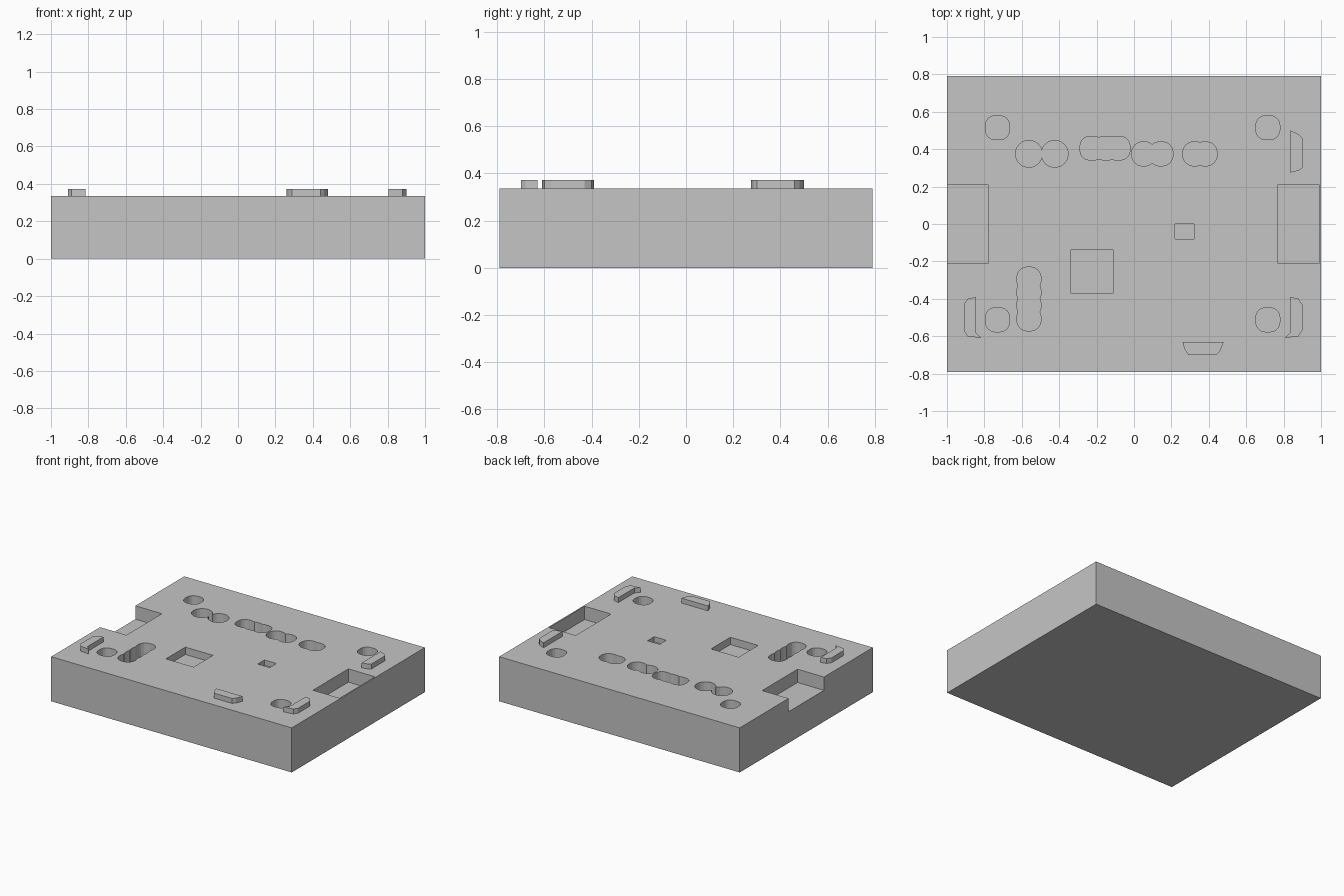
import bpy, bmesh, math

if "Cube" in bpy.data.objects:
    bpy.data.objects.remove(bpy.data.objects["Cube"], do_unlink=True)

TOP = 0.335
HALF_Y = 0.79

grey = bpy.data.materials.new("plain grey")
grey.use_nodes = True
grey.diffuse_color = (0.56, 0.56, 0.56, 1)
grey.node_tree.nodes["Principled BSDF"].inputs["Base Color"].default_value = grey.diffuse_color


def prism(name, outline, z0, z1):
    """Extrude a flat outline between two heights."""
    bm = bmesh.new()
    face = bm.faces.new([bm.verts.new((x, y, z0)) for x, y in outline])
    ext = bmesh.ops.extrude_face_region(bm, geom=[face])
    for v in ext["geom"]:
        if isinstance(v, bmesh.types.BMVert):
            v.co.z = z1
    bmesh.ops.recalc_face_normals(bm, faces=bm.faces)
    mesh = bpy.data.meshes.new(name)
    bm.to_mesh(mesh)
    bm.free()
    mesh.materials.append(grey)
    obj = bpy.data.objects.new(name, mesh)
    bpy.context.collection.objects.link(obj)
    return obj


def rect(x0, x1, y0, y1):
    return [(x0, y0), (x1, y0), (x1, y1), (x0, y1)]


def lobe(cx, cy, r, power=2.5, sides=20):
    """Slightly squared circle."""
    pts = []
    for i in range(sides):
        a = math.tau * (i + 0.5) / sides
        c, s = math.cos(a), math.sin(a)
        pts.append((cx + r * math.copysign(abs(c) ** (2 / power), c),
                    cy + r * math.copysign(abs(s) ** (2 / power), s)))
    return pts


def cut(target, outline, depth):
    cutter = prism("cutter", outline, TOP - depth, TOP + 0.1)
    cutter.hide_render = True
    mod = target.modifiers.new("cut", "BOOLEAN")
    mod.operation = "DIFFERENCE"
    mod.solver = "EXACT"
    mod.object = cutter
    bpy.context.view_layer.objects.active = target
    bpy.ops.object.modifier_apply(modifier=mod.name)
    bpy.data.objects.remove(cutter, do_unlink=True)


# Main slab
base = prism("base_block", rect(-1, 1, -HALF_Y, HALF_Y), 0, TOP)

# Side pockets: one open at the edge, one behind a thin wall
cut(base, rect(-1.1, -0.78, -0.21, 0.21), 0.1)
cut(base, rect(0.77, 0.99, -0.21, 0.21), 0.1)

# Shallow rectangular recesses
cut(base, rect(-0.34, -0.11, -0.37, -0.14), 0.055)
cut(base, rect(0.22, 0.32, -0.08, 0), 0.04)

# Corner holes
for x in (-0.73, 0.715):
    for y in (-0.512, 0.515):
        cut(base, lobe(x, y, 0.065), 0.1)

# Lobed slots: overlapping holes in a row
for x in (-0.562, -0.424):
    cut(base, lobe(x, 0.375, 0.072, 2), 0.1)
for x in (-0.225, -0.15, -0.085):
    cut(base, lobe(x, 0.405, 0.064), 0.1)
for x in (0.052, 0.144, 0.325, 0.38):
    cut(base, lobe(x, 0.375, 0.065, 2.2), 0.1)
for y in (-0.295, -0.365, -0.435, -0.507):
    cut(base, lobe(-0.562, y, 0.065, 2.3), 0.1)

# Raised grips
hook = [(0.835, -0.39), (0.88, -0.4), (0.9, -0.43), (0.9, -0.57),
        (0.88, -0.6), (0.805, -0.61), (0.835, -0.58)]
grips = {
    "right_front_grip": hook,
    "left_front_grip": [(-x - 0.01, y) for x, y in hook],
    "right_back_grip": [(0.835, 0.5), (0.88, 0.48), (0.9, 0.46),
                        (0.9, 0.3), (0.88, 0.285), (0.835, 0.275)],
    "front_grip": [(0.26, -0.63), (0.48, -0.63), (0.46, -0.68),
                   (0.44, -0.7), (0.29, -0.7), (0.27, -0.67)],
}
for name, outline in grips.items():
    prism(name, outline, TOP - 0.01, TOP + 0.037)
